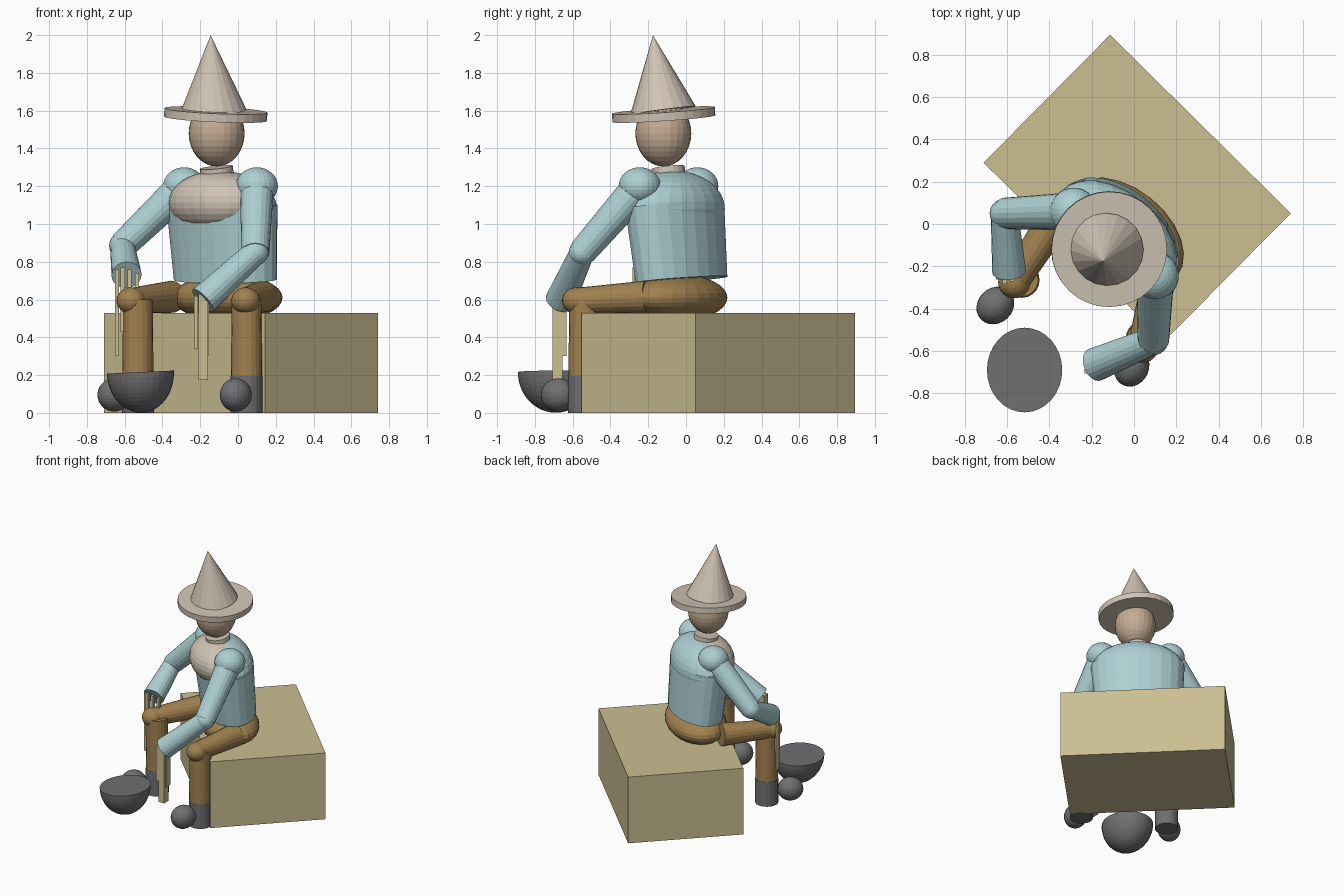
import bpy, bmesh
from mathutils import Vector, Matrix

if "Cube" in bpy.data.objects:
    bpy.data.objects.remove(bpy.data.objects["Cube"])

MATS = {}
COLORS = {
    "cloth": (0.42, 0.63, 0.65), "trousers": (0.36, 0.22, 0.08),
    "felt": (0.63, 0.55, 0.46), "skin": (0.55, 0.41, 0.29),
    "hay": (0.60, 0.52, 0.29), "dark": (0.16, 0.16, 0.17),
}
for n, c in COLORS.items():
    m = bpy.data.materials.new(n)
    m.diffuse_color = (*c, 1)
    m.use_nodes = True
    m.node_tree.nodes["Principled BSDF"].inputs["Base Color"].default_value = m.diffuse_color
    MATS[n] = m

SIDE = Vector((0.78, -0.62, 0)).normalized()   # shoulder line of the figure


def finish(name, bm, mat):
    bmesh.ops.recalc_face_normals(bm, faces=bm.faces)
    me = bpy.data.meshes.new(name)
    bm.to_mesh(me)
    bm.free()
    ob = bpy.data.objects.new(name, me)
    me.materials.append(MATS[mat])
    bpy.context.collection.objects.link(ob)
    return ob


def frame(axis, side):
    z = Vector(axis).normalized()
    y = z.cross(Vector(side)).normalized()
    return Matrix((y.cross(z), y, z)).transposed().to_4x4()


def tube(name, p, q, r1, r2, mat, n=20, side=(1, 0.01, 0), depth=1.0):
    """Tapered cylinder from p to q; depth squashes it across the side axis."""
    p, q = Vector(p), Vector(q)
    bm = bmesh.new()
    m = (Matrix.Translation((p + q) / 2) @ frame(q - p, side)
         @ Matrix.Diagonal((1, depth, 1, 1)))
    bmesh.ops.create_cone(bm, cap_ends=True, segments=n, radius1=r1, radius2=r2,
                          depth=(q - p).length, matrix=m)
    return finish(name, bm, mat)


def ball(name, c, size, mat, side=(1, 0, 0), seg=24, rings=16):
    bm = bmesh.new()
    m = (Matrix.Translation(c) @ frame((0, 0, 1), side)
         @ Matrix.Diagonal((*size, 1)))
    bmesh.ops.create_uvsphere(bm, u_segments=seg, v_segments=rings, radius=1, matrix=m)
    return finish(name, bm, mat)


def box(name, c, size, mat, side=(1, 0, 0)):
    bm = bmesh.new()
    m = (Matrix.Translation(c) @ frame((0, 0, 1), side)
         @ Matrix.Diagonal((*size, 1)))
    bmesh.ops.create_cube(bm, size=1, matrix=m)
    return finish(name, bm, mat)


# Hay bale seat
box("hay_bale", (0.015, 0.17, 0.265), (1.2, 0.85, 0.53), "hay", (0.85, -0.84, 0))

# Torso, rounded shoulders and bare chest
tube("torso", (-0.067, -0.024, 0.705), (-0.085, -0.06, 1.10), 0.315, 0.34,
     "cloth", 24, SIDE, 0.6)
ball("upper_back", (-0.085, -0.055, 1.08), (0.335, 0.205, 0.20), "cloth", SIDE)
ball("chest", (-0.112, -0.095, 1.115), (0.285, 0.20, 0.165), "felt", SIDE)
ball("pelvis", (-0.055, -0.045, 0.61), (0.33, 0.215, 0.125), "trousers", SIDE)

# Neck, head and pointed hat
tube("neck", (-0.105, -0.085, 1.2), (-0.115, -0.095, 1.30), 0.088, 0.088, "felt")
ball("head", (-0.113, -0.12, 1.48), (0.148, 0.148, 0.175), "skin")
tube("hat_brim", (-0.119, -0.117, 1.557), (-0.117, -0.12, 1.602), 0.273, 0.273,
     "felt", 32)
tube("hat_cone", (-0.13, -0.122, 1.60), (-0.145, -0.175, 2.0), 0.175, 0.0,
     "felt", 20)

# Arms: shoulder, elbow, wrist
arms = {
    "right": ((-0.285, 0.06, 1.20), (-0.612, 0.05, 0.885), (-0.59, -0.225, 0.73)),
    "left": ((0.10, -0.245, 1.20), (0.092, -0.55, 0.85), (-0.185, -0.665, 0.595)),
}
for s, (sh, el, wr) in arms.items():
    ball(s + "_shoulder", sh, (0.112, 0.112, 0.10), "cloth", SIDE)
    tube(s + "_upper_arm", sh, el, 0.09, 0.074, "cloth")
    ball(s + "_elbow", el, (0.07,) * 3, "cloth")
    tube(s + "_forearm", el, wr, 0.065, 0.08, "cloth")

# Straw fingers: x, y, width, bottom, top
straws = {
    "right": [(-0.64, -0.25, 0.022, 0.30, 0.76), (-0.61, -0.27, 0.022, 0.43, 0.77),
              (-0.575, -0.26, 0.022, 0.50, 0.76), (-0.535, -0.24, 0.022, 0.55, 0.74)],
    "left": [(-0.185, -0.68, 0.05, 0.175, 0.63), (-0.222, -0.68, 0.022, 0.34, 0.62),
             (-0.165, -0.66, 0.022, 0.30, 0.62)],
}
for s, rows in straws.items():
    for i, (x, y, w, lo, hi) in enumerate(rows):
        box(f"{s}_straw_{i}", (x, y, (lo + hi) / 2), (w, 0.055 if s == "left" else 0.025, hi - lo), "hay")

# Legs: hip, knee, ankle, toe
legs = {
    "right": ((-0.35, 0.06, 0.615), (-0.566, -0.275, 0.594), (-0.53, -0.265), (-0.655, -0.385)),
    "left": ((0.13, -0.21, 0.615), (0.04, -0.58, 0.594), (0.045, -0.54), (-0.012, -0.675)),
}
for s, (hip, knee, ank, toe) in legs.items():
    tube(s + "_thigh", hip, knee, 0.085, 0.068, "trousers")
    ball(s + "_knee", knee, (0.076, 0.076, 0.07), "trousers")
    tube(s + "_shin", (*ank, 0.18), (*ank, 0.60), 0.083, 0.078, "trousers")
    tube(s + "_boot", (*ank, 0.0), (*ank, 0.195), 0.084, 0.084, "dark")
    d = Vector(toe) - Vector(ank)
    ball(s + "_boot_toe", (*toe, 0.095), (0.095, 0.083, 0.088), "dark", (*d, 0))

# Open bowl: half sphere given wall thickness
bm = bmesh.new()
bmesh.ops.create_uvsphere(bm, u_segments=32, v_segments=24, radius=1)
bmesh.ops.delete(bm, geom=[v for v in bm.verts if v.co.z > 0.01], context="VERTS")
rim = [e for e in bm.edges if e.is_boundary]
dup = bmesh.ops.duplicate(bm, geom=bm.faces[:])
inner = [g for g in dup["geom"] if isinstance(g, bmesh.types.BMVert)]
bmesh.ops.scale(bm, vec=(0.88, 0.84, 0.88), verts=inner)
bmesh.ops.bridge_loops(bm, edges=[e for e in bm.edges if e.is_boundary])
bm.transform(Matrix.Translation((-0.517, -0.69, 0.216))
             @ Matrix.Rotation(-0.045, 4, "Y")
             @ Matrix.Diagonal((0.178, 0.2, 0.215, 1)))
finish("bowl", bm, "dark")
